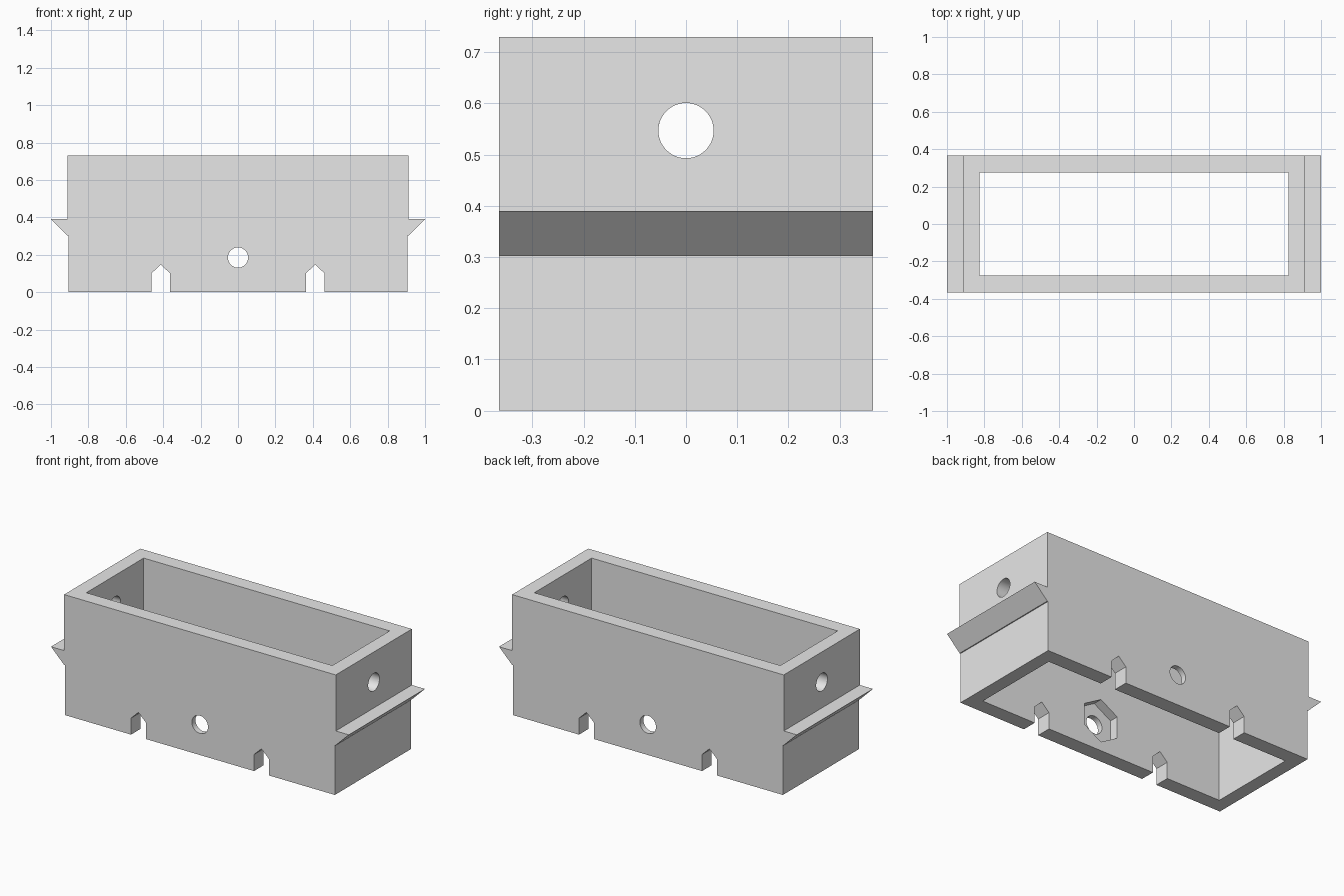
import bpy
import bmesh
from math import cos, sin, pi, radians
from mathutils import Matrix

cube = bpy.data.objects.get("Cube")
if cube:
    bpy.data.objects.remove(cube, do_unlink=True)

HALF_Y, HEIGHT = 0.365, 0.73
INNER_X, INNER_Y = 0.826, 0.275
HOLE_R, HOLE_Z, END_HOLE_Z = 0.054, 0.185, 0.547

grey = bpy.data.materials.new("light grey")
grey.use_nodes = True
grey.diffuse_color = (0.8, 0.8, 0.8, 1)
grey.node_tree.nodes["Principled BSDF"].inputs["Base Color"].default_value = (0.8, 0.8, 0.8, 1)


def prism(name, outline, y0, y1):
    """Extrude an (x, z) outline along y."""
    bm = bmesh.new()
    face = bm.faces.new([bm.verts.new((x, y0, z)) for x, z in outline])
    moved = bmesh.ops.extrude_face_region(bm, geom=[face])["geom"]
    verts = [v for v in moved if isinstance(v, bmesh.types.BMVert)]
    bmesh.ops.translate(bm, verts=verts, vec=(0, y1 - y0, 0))
    bmesh.ops.recalc_face_normals(bm, faces=bm.faces)
    mesh = bpy.data.meshes.new(name)
    bm.to_mesh(mesh)
    bm.free()
    mesh.materials.append(grey)
    obj = bpy.data.objects.new(name, mesh)
    bpy.context.collection.objects.link(obj)
    return obj


def ring(radius, z, sides):
    """Regular polygon with one corner pointing up."""
    return [(radius * sin(2 * pi * i / sides), z + radius * cos(2 * pi * i / sides))
            for i in range(sides)]


# Body outline with an overhanging ledge on each end
half = [(0.906, 0), (0.906, 0.303), (0.912, 0.303), (1, 0.39), (0.912, 0.39), (0.912, HEIGHT)]
body = prism("box_body", half + [(-x, z) for x, z in reversed(half)], -HALF_Y, HALF_Y)

# Open interior
cutters = [prism("interior_cutter",
                 [(-INNER_X, -1), (INNER_X, -1), (INNER_X, 1), (-INNER_X, 1)],
                 -INNER_Y, INNER_Y)]

# Pointed notches along the bottom of both long walls
for side in (-1, 1):
    c, w = side * 0.413, 0.05
    cutters.append(prism("notch_cutter",
                         [(c - w, -0.1), (c + w, -0.1), (c + w, 0.1), (c, 0.148), (c - w, 0.1)],
                         -1, 1))

# Hexagonal nut pockets inside the long walls, and the bolt hole through them
pocket = INNER_Y + 0.056
cutters.append(prism("nut_pocket_cutter", ring(0.131, HOLE_Z, 6), -pocket, pocket))
cutters.append(prism("bolt_hole_cutter", ring(HOLE_R, HOLE_Z, 48), -1, 1))

# Round hole through both end walls
end_hole = prism("end_hole_cutter", ring(HOLE_R, END_HOLE_Z, 48), -2, 2)
end_hole.data.transform(Matrix.Rotation(radians(90), 4, "Z"))
cutters.append(end_hole)

# Cut everything out of the body
bpy.ops.object.select_all(action="DESELECT")
bpy.context.view_layer.objects.active = body
body.select_set(True)
for cutter in cutters:
    cutter.hide_render = True
    cut = body.modifiers.new(cutter.name, "BOOLEAN")
    cut.operation, cut.solver, cut.object = "DIFFERENCE", "EXACT", cutter
    bpy.ops.object.modifier_apply(modifier=cut.name)
    bpy.data.objects.remove(cutter, do_unlink=True)

bpy.ops.object.shade_smooth_by_angle(angle=radians(30))
